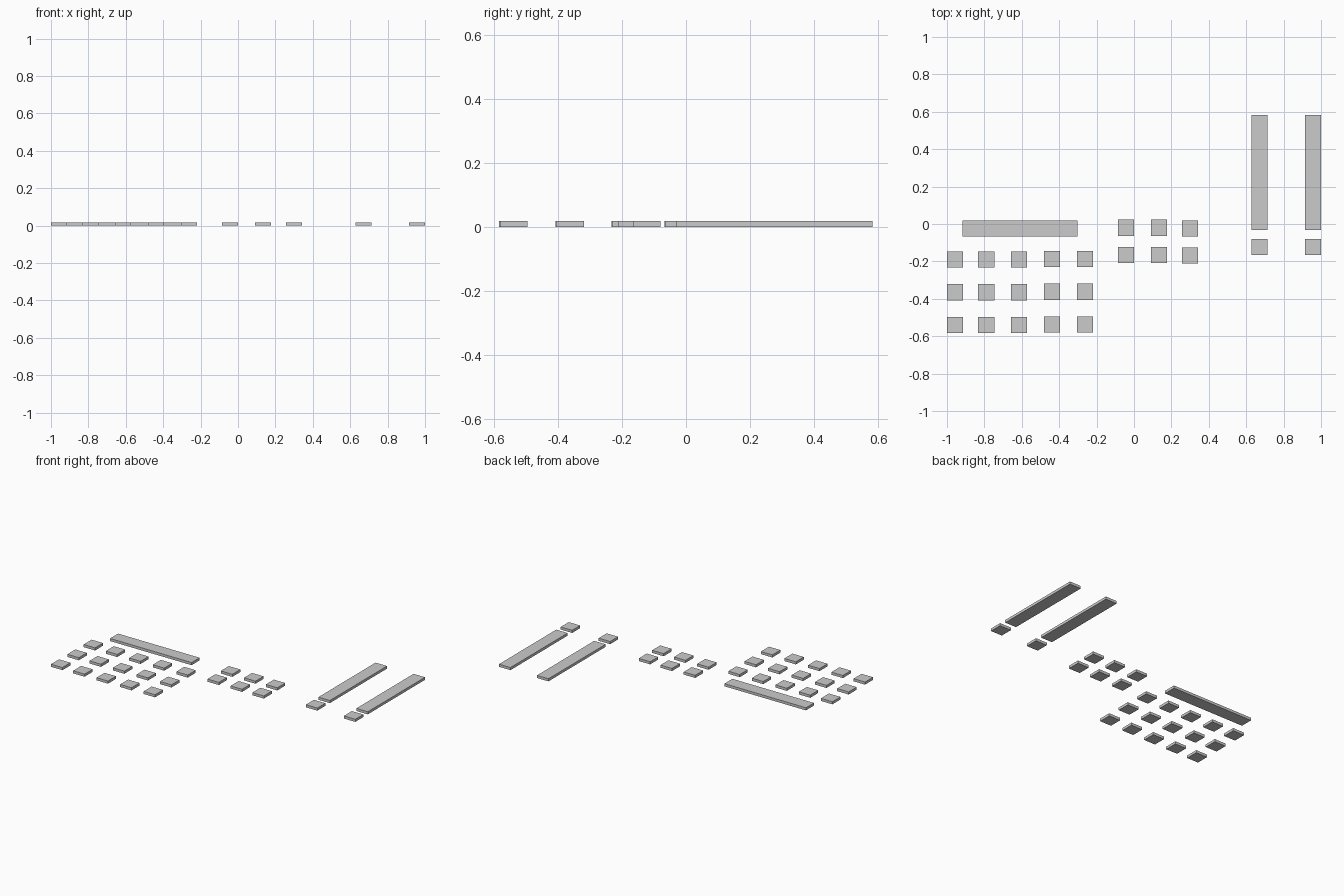
import bpy
import bmesh
from mathutils import Matrix, Vector

if "Cube" in bpy.data.objects:
    bpy.data.objects.remove(bpy.data.objects["Cube"])

HEIGHT = 0.018
SIDE = 0.086


def slab(name, x, y, sx=SIDE, sy=SIDE):
    """Flat box centred on (x, y), standing on z = 0."""
    bm = bmesh.new()
    bmesh.ops.create_cube(bm, size=1, matrix=Matrix.LocRotScale(
        Vector((0, 0, HEIGHT / 2)), None, Vector((sx, sy, HEIGHT))))
    mesh = bpy.data.meshes.new(name)
    bm.to_mesh(mesh)
    bm.free()
    obj = bpy.data.objects.new(name, mesh)
    obj.location = (x, y, 0)
    bpy.context.collection.objects.link(obj)


# Left group: wide bar with a five by three field of square tiles
slab("wide_bar", -0.610, -0.024, 0.614, SIDE)
for x, dy in ((-0.957, 0), (-0.790, 0), (-0.614, 0), (-0.438, 0.003), (-0.261, 0.003)):
    for y in (-0.190, -0.365, -0.541):
        slab("field_tile", x, y + dy)

# Middle group: three by two square tiles
for x, dy in ((-0.042, 0), (0.133, 0), (0.299, -0.003)):
    for y in (-0.020, -0.165):
        slab("middle_tile", x, y + dy)

# Right group: two long bars, each with a square tile in front
for x in (0.671, 0.957):
    slab("long_bar", x, 0.276, SIDE, 0.615)
    slab("end_tile", x, -0.123)
